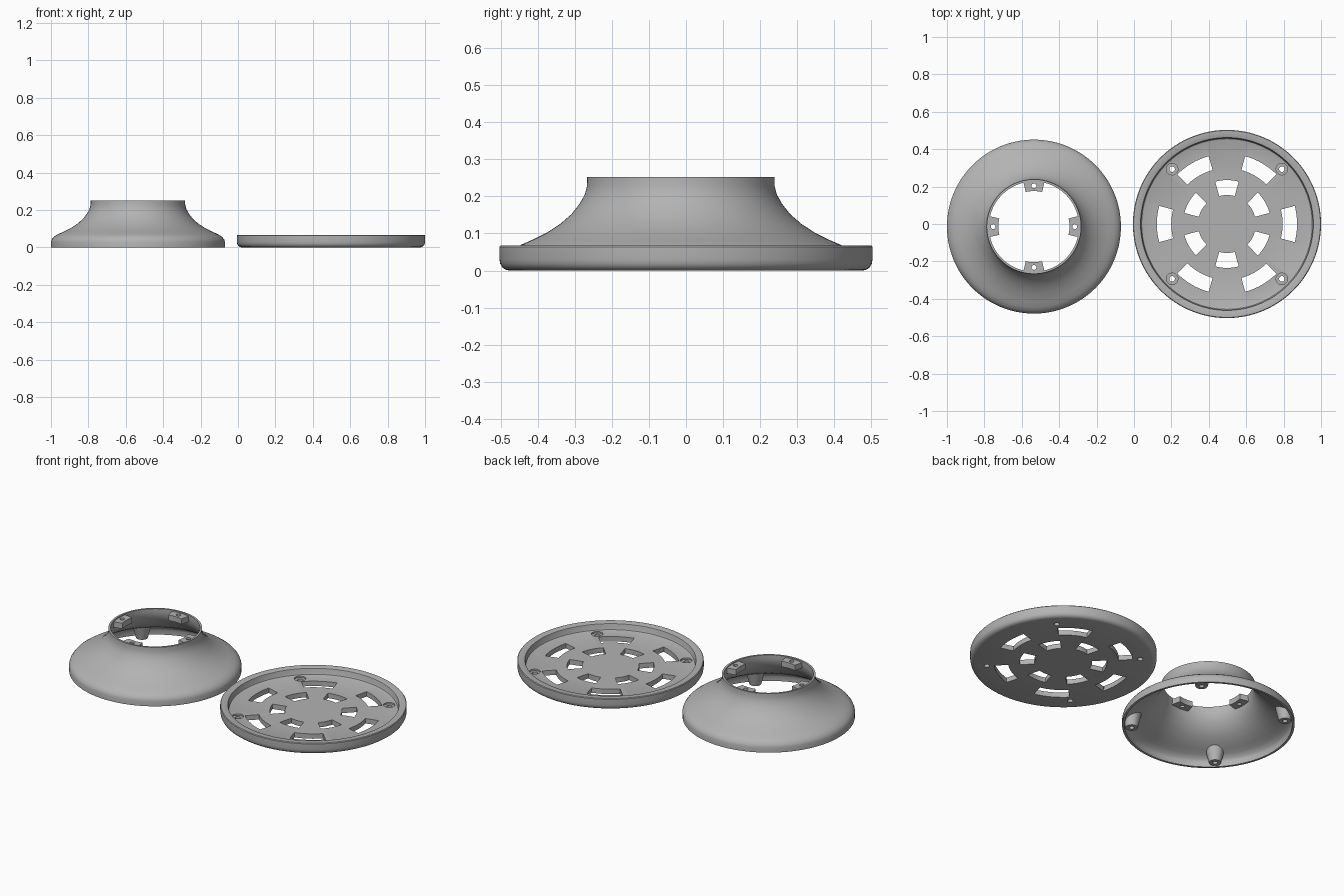
import bpy, bmesh, math
from mathutils import Matrix

if "Cube" in bpy.data.objects:
    bpy.data.objects.remove(bpy.data.objects["Cube"])

grey = bpy.data.materials.new("grey_plastic")
grey.diffuse_color = (0.45, 0.45, 0.45, 1)
grey.use_nodes = True
grey.node_tree.nodes["Principled BSDF"].inputs["Base Color"].default_value = grey.diffuse_color


def make(name, bm):
    bmesh.ops.remove_doubles(bm, verts=bm.verts, dist=1e-5)
    bmesh.ops.recalc_face_normals(bm, faces=bm.faces)
    me = bpy.data.meshes.new(name)
    bm.to_mesh(me)
    bm.free()
    ob = bpy.data.objects.new(name, me)
    bpy.context.collection.objects.link(ob)
    me.materials.append(grey)
    return ob


def lathe(name, profile, steps=128):
    """Solid of revolution; the profile starts and ends on the axis."""
    bm = bmesh.new()
    vs = [bm.verts.new((r, 0, z)) for r, z in profile]
    es = [bm.edges.new(p) for p in zip(vs, vs[1:])]
    bmesh.ops.spin(bm, geom=vs + es, cent=(0, 0, 0), axis=(0, 0, 1),
                   angle=2 * math.pi, steps=steps, use_merge=True)
    return make(name, bm)


def add_cone(bm, radius, deg, r0, r1, z0, z1, seg=32):
    a = math.radians(deg)
    pos = (radius * math.cos(a), radius * math.sin(a), (z0 + z1) / 2)
    bmesh.ops.create_cone(bm, cap_ends=True, segments=seg, radius1=r0, radius2=r1,
                          depth=z1 - z0, matrix=Matrix.Translation(pos))


def add_wedge(bm, r0, r1, deg, half, z0, z1, n=8):
    """Block bounded by two arcs and two radial sides."""
    angs = [math.radians(deg - half + 2 * half * i / n) for i in range(n + 1)]
    ring = [(r1 * math.cos(a), r1 * math.sin(a)) for a in angs]
    ring += [(r0 * math.cos(a), r0 * math.sin(a)) for a in reversed(angs)]
    lo = [bm.verts.new((x, y, z0)) for x, y in ring]
    hi = [bm.verts.new((x, y, z1)) for x, y in ring]
    bm.faces.new(lo[::-1])
    bm.faces.new(hi)
    for i in range(len(ring)):
        j = (i + 1) % len(ring)
        bm.faces.new((lo[i], lo[j], hi[j], hi[i]))


def cut(ob, tool):
    m = ob.modifiers.new("cut", 'BOOLEAN')
    m.operation, m.solver, m.object = 'DIFFERENCE', 'EXACT', tool
    bpy.context.view_layer.update()
    dg = bpy.context.evaluated_depsgraph_get()
    me = bpy.data.meshes.new_from_object(ob.evaluated_get(dg))
    ob.modifiers.clear()
    ob.data = me
    bpy.data.objects.remove(tool)


def finish(ob, x, y):
    ob.location = (x, y, 0)
    bpy.ops.object.select_all(action='DESELECT')
    ob.select_set(True)
    bpy.context.view_layer.objects.active = ob
    bpy.ops.object.shade_smooth_by_angle(angle=math.radians(30))


DIAGONALS = (45, 135, 225, 315)
CARDINALS = (0, 90, 180, 270)

# Flared bell housing: outer solid minus a cavity
bell = lathe("bell_housing", [
    (0, 0), (.465, 0), (.465, .03), (.461, .043), (.45, .057), (.43, .07), (.40, .083),
    (.36, .103), (.325, .126), (.295, .152), (.273, .18), (.259, .205),
    (.253, .228), (.2525, .252), (0, .252)])
cavity = lathe("bell_cavity", [
    (0, -.05), (.452, -.05), (.452, .028), (.445, .042), (.42, .059), (.39, .072),
    (.35, .092), (.315, .115), (.284, .142), (.262, .172), (.247, .2),
    (.241, .228), (.241, .3), (0, .3)])

# Screw bosses near the rim and tabs in the neck are kept out of the cavity
bm = bmesh.new()
for d in DIAGONALS:
    add_cone(bm, .415, d, .033, .07, .004, .16)
cut(cavity, make("boss_shapes", bm))
bm = bmesh.new()
for d in CARDINALS:
    add_wedge(bm, .19, .27, d, 13.3, .212, .245)
cut(cavity, make("tab_shapes", bm))
cut(bell, cavity)

# Screw holes in bosses and tabs
bm = bmesh.new()
for d in DIAGONALS:
    add_cone(bm, .415, d, .014, .014, -.02, .05, 20)
for d in CARDINALS:
    add_cone(bm, .218, d, .013, .013, .15, .3, 20)
cut(bell, make("bell_holes", bm))
finish(bell, -.535, -.014)

# Shallow round base plate with raised rim
plate = lathe("base_plate", [
    (0, 0), (.478, 0), (.488, .003), (.496, .009), (.501, .018), (.503, .03),
    (.503, .064), (.4995, .068), (.468, .068), (.462, .065), (.46, .06),
    (.459, .038), (.456, .032), (.449, .029), (0, .029)])

# Vent slots in two rings, and counterbored screw holes
bm = bmesh.new()
for i in range(6):
    add_wedge(bm, .298, .375, 60 * i, 15, -.05, .1)
    add_wedge(bm, .155, .235, 60 * i + 30, 15.5, -.05, .1)
for d in DIAGONALS:
    add_cone(bm, .415, d, .015, .015, -.05, .1, 20)
cut(plate, make("plate_slots", bm))
bm = bmesh.new()
for d in DIAGONALS:
    add_cone(bm, .415, d, .031, .031, .02, .06)
cut(plate, make("plate_counterbores", bm))
finish(plate, .497, 0)
